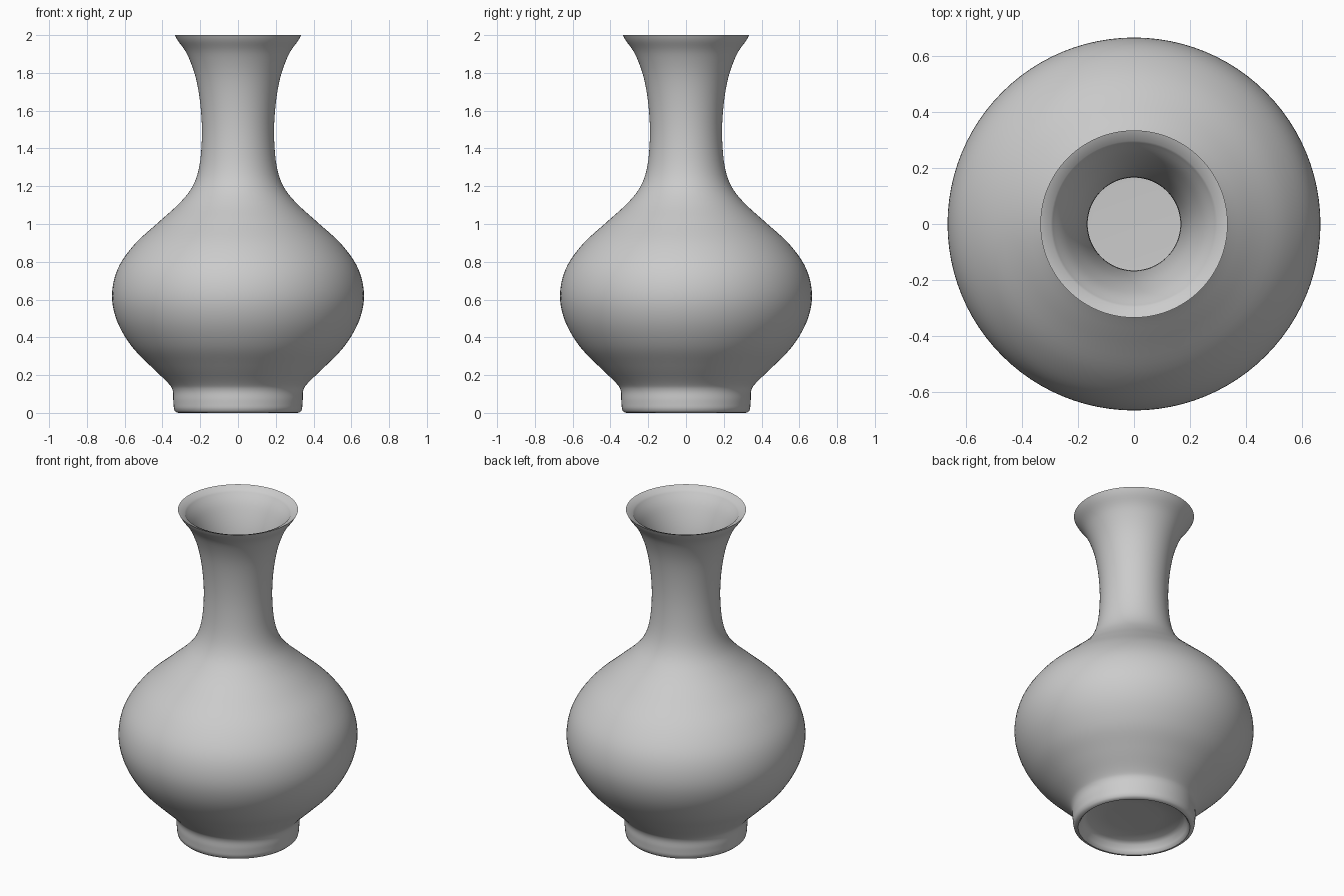
import bpy, bmesh, math
from mathutils import Vector

if "Cube" in bpy.data.objects:
    bpy.data.objects.remove(bpy.data.objects["Cube"])

SEGMENTS = 96
WALL = 0.025


def smooth_curve(pts, steps=5):
    """Catmull-Rom curve through (radius, height) points."""
    p = [Vector(q) for q in pts]
    p = [2 * p[0] - p[1]] + p + [2 * p[-1] - p[-2]]
    out = []
    for a, b, c, d in zip(p, p[1:], p[2:], p[3:]):
        for i in range(steps):
            t = i / steps
            out.append(0.5 * (2 * b + (c - a) * t + (2 * a - 5 * b + 4 * c - d) * t ** 2
                              + (3 * b - a - 3 * c + d) * t ** 3))
    return out + [p[-2]]


def lathe(name, profile):
    """Revolve a profile that starts and ends on the axis."""
    bm = bmesh.new()
    rings = []
    for r, z in profile:
        if r < 1e-5:
            rings.append([bm.verts.new((0, 0, z))] * SEGMENTS)
        else:
            rings.append([bm.verts.new((r * math.cos(a), r * math.sin(a), z))
                          for a in (math.tau * i / SEGMENTS for i in range(SEGMENTS))])
    for lo, hi in zip(rings, rings[1:]):
        for i in range(SEGMENTS):
            j = (i + 1) % SEGMENTS
            bm.faces.new(dict.fromkeys((lo[i], lo[j], hi[j], hi[i])))
    bmesh.ops.recalc_face_normals(bm, faces=bm.faces[:])
    mesh = bpy.data.meshes.new(name)
    bm.to_mesh(mesh)
    bm.free()
    obj = bpy.data.objects.new(name, mesh)
    bpy.context.collection.objects.link(obj)
    bpy.context.view_layer.objects.active = obj
    obj.select_set(True)
    bpy.ops.object.shade_smooth_by_angle(angle=math.radians(40))
    return obj


# Outer wall from the foot to the flared lip
outer = smooth_curve([(0.34, 0.03), (0.343, 0.07), (0.346, 0.12), (0.372, 0.16),
                      (0.465, 0.25), (0.565, 0.355), (0.64, 0.485), (0.667, 0.62),
                      (0.638, 0.76), (0.55, 0.89), (0.42, 1.01), (0.31, 1.11),
                      (0.24, 1.2), (0.204, 1.31), (0.191, 1.47), (0.199, 1.63),
                      (0.225, 1.78), (0.27, 1.9), (0.318, 1.97), (0.335, 2.0)])

# Inner wall, offset from the outer one and meeting it in a thin lip
inner = []
for i in range(len(outer) - 2, 0, -1):
    d = (outer[i + 1] - outer[i - 1]).normalized()
    p = outer[i] + Vector((-d.y, d.x)) * WALL
    if 0.18 < p.y < 1.985:
        inner.append(p)

# Recessed underside, foot ring, and inside floor
underside = [(0, 0.07), (0.15, 0.07), (0.26, 0.065), (0.285, 0.05), (0.297, 0.02),
             (0.305, 0.005), (0.312, 0), (0.325, 0.002), (0.336, 0.012)]
floor = [(0.32, 0.13), (0.27, 0.1), (0.15, 0.095), (0, 0.095)]

lathe("vase", underside + [tuple(p) for p in outer + inner] + floor)
